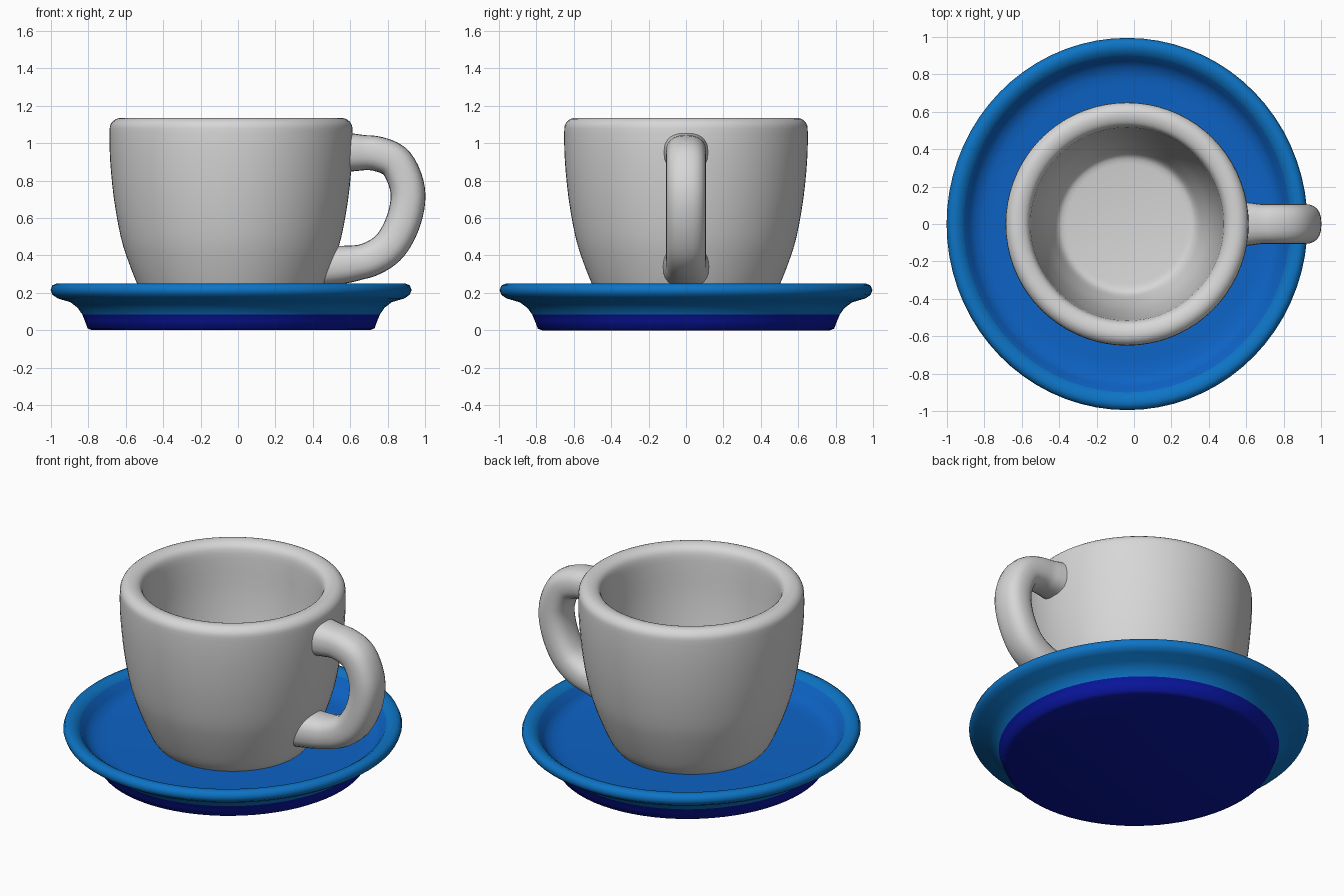
import bpy, bmesh, math
from mathutils import Vector

cube = bpy.data.objects.get("Cube")
if cube:
    bpy.data.objects.remove(cube)

CENTER_X = -0.037


def material(name, rgb):
    m = bpy.data.materials.new(name)
    m.use_nodes = True
    m.diffuse_color = (*rgb, 1)
    bsdf = m.node_tree.nodes["Principled BSDF"]
    bsdf.inputs["Base Color"].default_value = (*rgb, 1)
    bsdf.inputs["Roughness"].default_value = 0.5
    return m


white = material("porcelain_white", (0.68, 0.68, 0.68))
blue = material("saucer_blue", (0.004, 0.125, 0.56))
rim_blue = material("rim_blue", (0.004, 0.175, 0.56))
navy = material("base_navy", (0.003, 0.008, 0.36))


def finish(name, bm, mats, angle=50):
    bmesh.ops.recalc_face_normals(bm, faces=bm.faces)
    mesh = bpy.data.meshes.new(name)
    bm.to_mesh(mesh)
    bm.free()
    for m in mats:
        mesh.materials.append(m)
    obj = bpy.data.objects.new(name, mesh)
    bpy.context.collection.objects.link(obj)
    bpy.ops.object.select_all(action='DESELECT')
    obj.select_set(True)
    bpy.context.view_layer.objects.active = obj
    bpy.ops.object.shade_smooth_by_angle(angle=math.radians(angle))
    return obj


def smooth_path(points, steps):
    """Catmull-Rom curve through 2D points."""
    p = [Vector(q) for q in points]
    p = [2 * p[0] - p[1]] + p + [2 * p[-1] - p[-2]]
    out = []
    for a, b, c, d in zip(p, p[1:], p[2:], p[3:]):
        for i in range(steps):
            t = i / steps
            out.append(0.5 * (2 * b + (c - a) * t + (2 * a - 5 * b + 4 * c - d) * t**2
                              + (3 * b - a - 3 * c + d) * t**3))
    return out + [p[-2]]


def bridge(bm, rings):
    for r, s in zip(rings, rings[1:]):
        n = len(r)
        for i in range(n):
            bm.faces.new((r[i], r[(i + 1) % n], s[(i + 1) % n], s[i]))
    bm.faces.new(rings[0])
    bm.faces.new(rings[-1])


def lathe(profile, sx=1, sy=1, sides=72):
    """Solid of revolution from (radius, height) points, capped at both ends."""
    bm = bmesh.new()
    angles = [math.tau * i / sides for i in range(sides)]
    bridge(bm, [[bm.verts.new((CENTER_X + sx * r * math.cos(a), sy * r * math.sin(a), z))
                 for a in angles] for r, z in profile])
    return bm


# Saucer: foot, flared underside, rounded lip and sunken well
saucer_profile = [(0.77, 0), (0.795, 0.01), (0.81, 0.05), (0.825, 0.085), (0.85, 0.12),
                  (0.89, 0.15), (0.96, 0.17), (0.99, 0.19), (1, 0.215), (0.99, 0.24),
                  (0.965, 0.25), (0.935, 0.245), (0.905, 0.225), (0.875, 0.18),
                  (0.845, 0.15), (0.8, 0.135), (0.74, 0.13)]
bm = lathe(saucer_profile, 0.965, 0.995)
bm.normal_update()
for f in bm.faces:
    c = f.calc_center_median()
    radius = math.hypot((c.x - CENTER_X) / 0.965, c.y / 0.995)
    if c.z < 0.086:
        f.material_index = 2
    elif radius > 0.91 or (c.z < 0.15 and radius > 0.83):
        f.material_index = 1
    if abs(c.z - 0.1325) < 0.012 and radius < 0.825:
        f.material_index = 0
finish("saucer", bm, [blue, rim_blue, navy])

# Cup: outer wall, rounded rim, inner wall and floor
cup_profile = smooth_path([(0.43, 0.125), (0.465, 0.17), (0.503, 0.25), (0.55, 0.37),
                           (0.59, 0.5), (0.626, 0.7), (0.646, 0.9), (0.65, 1.05),
                           (0.642, 1.105), (0.605, 1.133), (0.555, 1.128), (0.522, 1.095),
                           (0.51, 1), (0.495, 0.8), (0.455, 0.55), (0.4, 0.38),
                           (0.365, 0.315), (0.32, 0.3)], 3)
finish("cup", lathe(cup_profile), [white])

# Handle: rounded-square section swept along a loop, wider where it joins the cup
path = smooth_path([(0.53, 0.95), (0.64, 0.95), (0.75, 0.942), (0.85, 0.89), (0.907, 0.75),
                    (0.89, 0.6), (0.82, 0.46), (0.72, 0.385), (0.6, 0.355), (0.43, 0.34)], 5)
bm = bmesh.new()
rings = []
for i, p in enumerate(path):
    d = (path[min(i + 1, len(path) - 1)] - path[max(i - 1, 0)]).normalized()
    end = min(i, len(path) - 1 - i)
    flare = 1 + 0.2 * max(0, 1 - end / 7)
    ring = []
    for k in range(24):
        a = math.tau * k / 24
        c, s = math.cos(a), math.sin(a)
        u = 0.093 * flare * math.copysign(abs(c) ** 0.8, c)
        v = 0.106 * flare * math.copysign(abs(s) ** 0.8, s)
        ring.append(bm.verts.new((p.x - d.y * u, v, p.y + d.x * u)))
    rings.append(ring)
bridge(bm, rings)
finish("handle", bm, [white])
